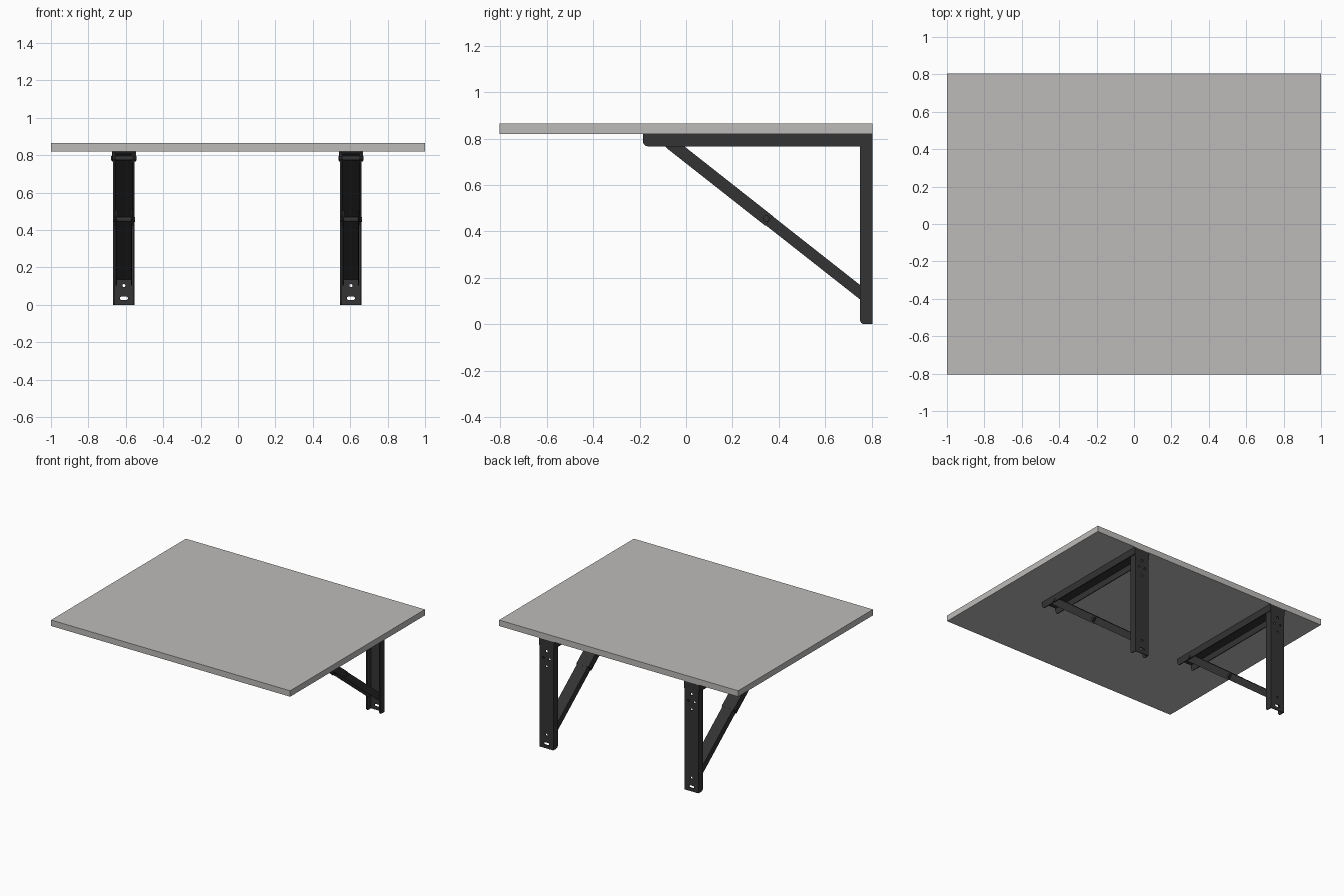
import bpy
import bmesh
from math import sin, cos, pi, radians
from mathutils import Matrix, Vector

if "Cube" in bpy.data.objects:
    bpy.data.objects.remove(bpy.data.objects["Cube"])


def make_material(name, rgb, rough):
    mat = bpy.data.materials.new(name)
    mat.use_nodes = True
    mat.diffuse_color = (*rgb, 1)
    bsdf = mat.node_tree.nodes["Principled BSDF"]
    bsdf.inputs["Base Color"].default_value = (*rgb, 1)
    bsdf.inputs["Roughness"].default_value = rough
    return mat


GREY = make_material("light grey board", (0.51, 0.50, 0.49), 0.6)
BLACK = make_material("black steel", (0.033, 0.033, 0.033), 0.5)
T = 0.006  # sheet thickness


def finish(bm, name, mat, matrix=Matrix()):
    bmesh.ops.recalc_face_normals(bm, faces=bm.faces)
    mesh = bpy.data.meshes.new(name)
    bm.to_mesh(mesh)
    bm.free()
    mesh.transform(matrix)
    mesh.materials.append(mat)
    obj = bpy.data.objects.new(name, mesh)
    bpy.context.collection.objects.link(obj)
    return obj


def add_prism(bm, outline, direction):
    face = bm.faces.new([bm.verts.new(p) for p in outline])
    new = bmesh.ops.extrude_face_region(bm, geom=[face])["geom"]
    verts = [v for v in new if isinstance(v, bmesh.types.BMVert)]
    bmesh.ops.translate(bm, verts=verts, vec=direction)


def box(name, low, high, mat):
    bm = bmesh.new()
    outline = [(low[0], low[1], low[2]), (high[0], low[1], low[2]),
               (high[0], high[1], low[2]), (low[0], high[1], low[2])]
    add_prism(bm, outline, (0, 0, high[2] - low[2]))
    return finish(bm, name, mat)


def channel(name, length, depth, width, radius, matrix):
    """U section along +y: outline swept across, web on top, flanges down."""
    bm = bmesh.new()
    arc = [(radius - radius * cos(a), -depth + radius - radius * sin(a))
           for a in (i * pi / 12 for i in range(7))]
    side = [(0, 0)] + arc + [(length, -depth), (length, 0)]
    for x in (-width / 2, width / 2 - T):
        add_prism(bm, [(x, y, z) for y, z in side], (T, 0, 0))
    w = width / 2 - T
    add_prism(bm, [(-w, 0, -T), (w, 0, -T), (w, length, -T), (-w, length, -T)],
              (0, 0, T))
    return finish(bm, name, BLACK, matrix)


def bolt(name, x, y, z, width, radius):
    bm = bmesh.new()
    bmesh.ops.create_cone(bm, cap_ends=True, segments=20, radius1=radius,
                          radius2=radius, depth=width)
    place = Matrix.Translation((x, y, z)) @ Matrix.Rotation(pi / 2, 4, 'Y')
    return finish(bm, name, BLACK, place)


def cut_holes(obj, holes, y):
    """Cut round holes or wide slots (x, z, radius, half slot) through y."""
    bm = bmesh.new()
    for x, z, r, half in holes:
        ring = []
        for i in range(16):
            a = (i + 0.5) * pi / 8
            ring.append((x + r * cos(a) + (half if cos(a) > 0 else -half),
                         y - 0.02, z + r * sin(a)))
        add_prism(bm, ring, (0, 0.04, 0))
    cutter = finish(bm, "hole_cutter", BLACK)
    cutter.hide_render = True
    mod = obj.modifiers.new("holes", 'BOOLEAN')
    mod.object = cutter
    mod.solver = 'EXACT'
    mod.use_self = True
    graph = bpy.context.evaluated_depsgraph_get()
    mesh = bpy.data.meshes.new_from_object(obj.evaluated_get(graph))
    obj.modifiers.clear()
    obj.data = mesh
    bpy.data.objects.remove(cutter)


# Table board
BACK, TOP = 0.805, 0.82
box("table_board", (-1, -BACK, TOP), (1, BACK, 0.865), GREY)

# Brace line: slopes down from the arm to the wall rail
SLOPE = radians(-38.2)


def brace_place(x, y):
    z = 0.761 - 0.787 * y
    return Matrix.Translation((x, y, z)) @ Matrix.Rotation(SLOPE, 4, 'X')


for side, x in (("right", -0.61), ("left", 0.604)):
    # Horizontal arm, open below
    channel(side + "_arm", 0.185 + BACK, 0.053, 0.127, 0.02,
            Matrix.Translation((x, -0.185, TOP)))

    # Wall rail, open to the front
    upright = Matrix(((-1, 0, 0, x), (0, 0, 1, BACK), (0, 1, 0, 0), (0, 0, 0, 1)))
    rail = channel(side + "_wall_rail", TOP - T, 0.055, 0.115, 0.02, upright)
    cut_holes(rail, [(x, 0.035, 0.009, 0.013), (x, 0.103, 0.008, 0),
                     (x, 0.62, 0.008, 0), (x - 0.025, 0.68, 0.008, 0),
                     (x + 0.025, 0.68, 0.008, 0), (x, 0.735, 0.01, 0)], BACK)

    # Folding brace in two nested lengths
    channel(side + "_upper_brace", 0.56, 0.053, 0.101, 0.02,
            brace_place(x, -0.065))
    lower = brace_place(x, 0.32) @ Matrix.Translation((0, 0, -0.001))
    channel(side + "_lower_brace", 0.595, 0.049, 0.088, 0.02, lower)

    # Pivots
    bolt(side + "_arm_pivot", x, -0.062, 0.783, 0.136, 0.012)
    bolt(side + "_fold_pivot", x, 0.346, 0.456, 0.118, 0.014)
